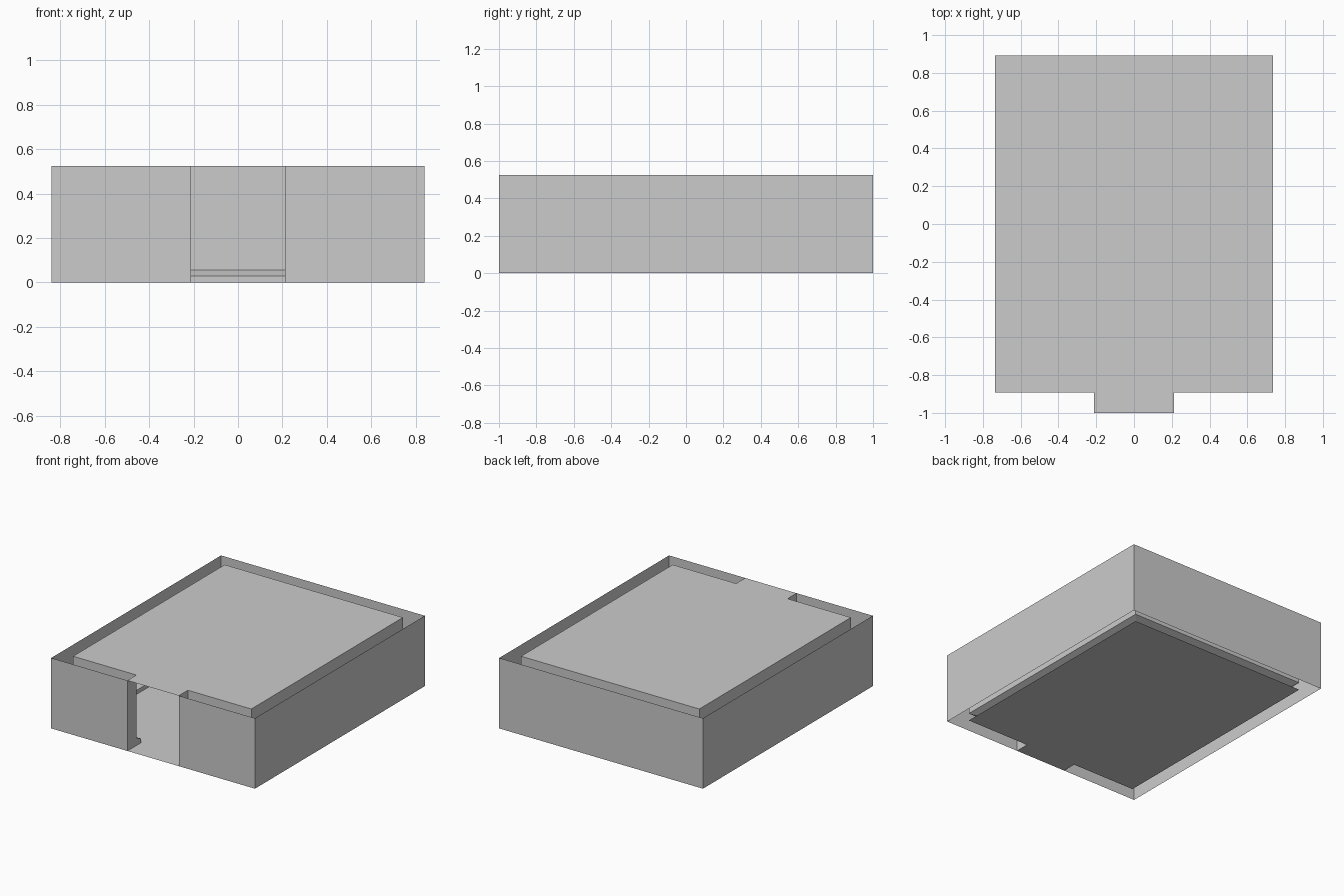
import bpy

if "Cube" in bpy.data.objects:
    bpy.data.objects.remove(bpy.data.objects["Cube"])

H = 0.525          # room height
D = 0.212          # half width of the doorway
OX, OY = 0.84, 1.0         # outer wall half sizes
IX, IY = 0.735, 0.893      # inner wall half sizes
B = 0.055          # skirting depth and height
LIP = 0.03         # skirting height at its front edge


def make(name, verts, faces):
    mesh = bpy.data.meshes.new(name)
    mesh.from_pydata(verts, [], faces)
    mesh.update()
    obj = bpy.data.objects.new(name, mesh)
    bpy.context.collection.objects.link(obj)
    return obj


def ring(hx, hy, z):
    # open loop around the room, from one side of the doorway to the other
    return [(x, y, z) for x, y in ((D, -hy), (hx, -hy), (hx, hy),
                                   (-hx, hy), (-hx, -hy), (-D, -hy))]


def skin(name, rings):
    # bands of quads between successive rings
    n = len(rings[0])
    verts = [v for r in rings for v in r]
    faces = [(k * n + i, k * n + i + 1, (k + 1) * n + i + 1, (k + 1) * n + i)
             for k in range(len(rings) - 1) for i in range(n - 1)]
    return make(name, verts, faces)


# Walls: two thin skins with an open gap between them
skin("outer_wall", [ring(OX, OY, 0), ring(OX, OY, H)])
skin("inner_wall", [ring(IX, IY, H), ring(IX, IY, B)])

# Bevelled skirting board inside the room
skin("skirting_board", [ring(IX, IY, B), ring(IX - B, IY - B, LIP),
                        ring(IX - B, IY - B, 0)])

# Doorway sides, including the skirting end
jamb = [(-OY, 0), (-IY + B, 0), (-IY + B, LIP), (-IY, B), (-IY, H), (-OY, H)]
for name, s in (("door_jamb_right", 1), ("door_jamb_left", -1)):
    order = range(len(jamb)) if s < 0 else reversed(range(len(jamb)))
    make(name, [(s * D, y, z) for y, z in jamb], [tuple(order)])

# Floor and ceiling, each with a tab filling the doorway
for name, z in (("floor", 0), ("ceiling", H)):
    outline = ring(IX, IY, z) + [(-D, -OY, z), (D, -OY, z)]
    order = range(len(outline)) if z == 0 else reversed(range(len(outline)))
    make(name, outline, [tuple(order)])
